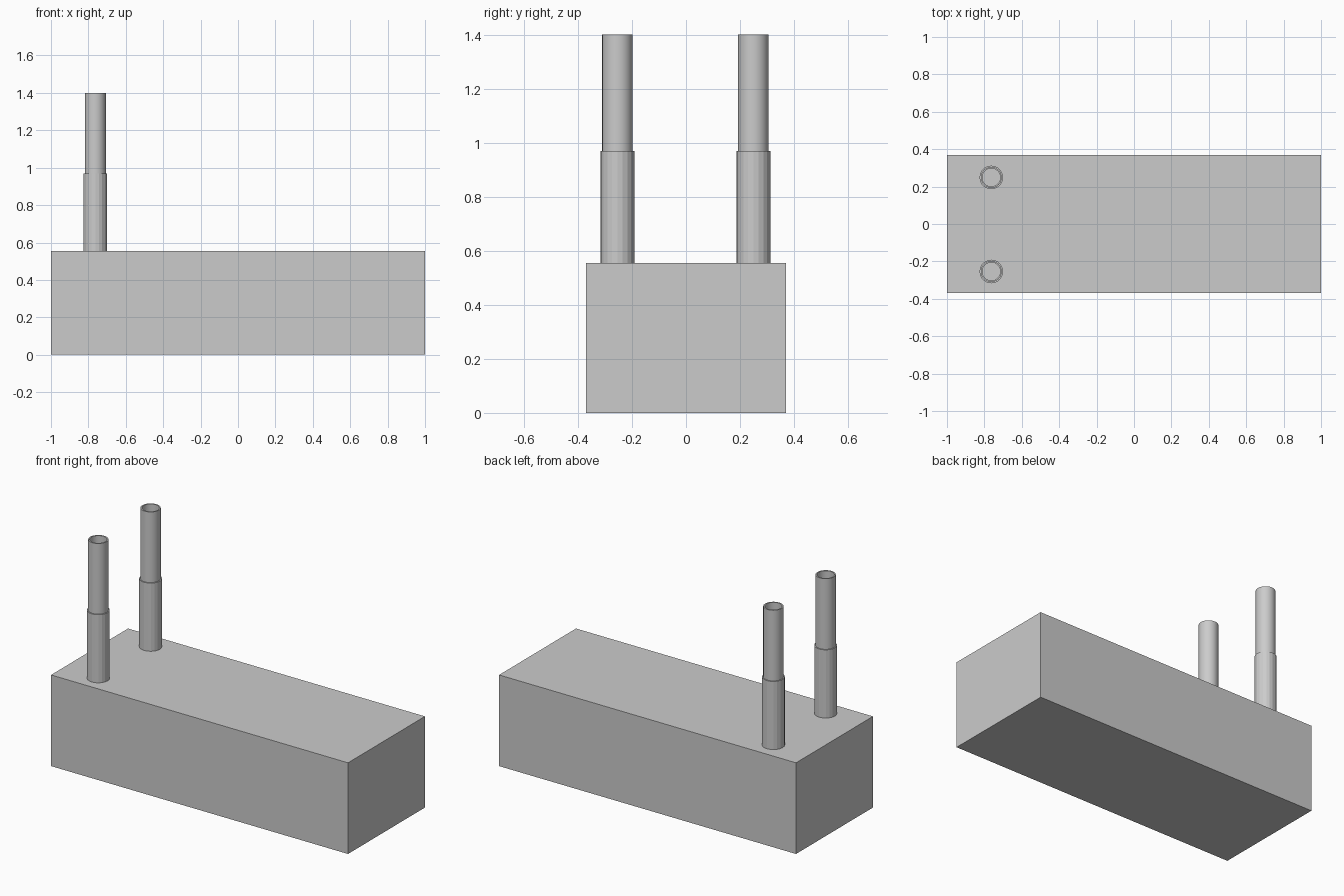
import bpy, bmesh, math

if "Cube" in bpy.data.objects:
    bpy.data.objects.remove(bpy.data.objects["Cube"])

TOP = 0.555  # top of the block


def finish(bm, name, smooth_angle=None):
    bmesh.ops.recalc_face_normals(bm, faces=bm.faces)
    mesh = bpy.data.meshes.new(name)
    bm.to_mesh(mesh)
    bm.free()
    ob = bpy.data.objects.new(name, mesh)
    bpy.context.collection.objects.link(ob)
    if smooth_angle:
        bpy.ops.object.select_all(action='DESELECT')
        ob.select_set(True)
        bpy.context.view_layer.objects.active = ob
        bpy.ops.object.shade_smooth_by_angle(angle=math.radians(smooth_angle))
    return ob


def tube(name, x, y, z0, z1, outer, inner, sides, smooth_angle=None):
    """Closed ring profile (rectangle) swept around a vertical axis."""
    bm = bmesh.new()
    profile = [(outer, z0), (outer, z1), (inner, z1), (inner, z0)]
    rings = []
    for i in range(sides):
        a = 2 * math.pi * i / sides
        rings.append([bm.verts.new((r * math.cos(a), r * math.sin(a), z))
                      for r, z in profile])
    for i in range(sides):
        a, b = rings[i], rings[(i + 1) % sides]
        for j in range(4):
            k = (j + 1) % 4
            bm.faces.new((a[j], b[j], b[k], a[k]))
    ob = finish(bm, name, smooth_angle)
    ob.location = (x, y, 0)
    return ob


# Main block
bm = bmesh.new()
bmesh.ops.create_cube(bm, size=1)
bmesh.ops.scale(bm, vec=(2, 0.74, TOP), verts=bm.verts)
bmesh.ops.translate(bm, vec=(0, 0, TOP / 2), verts=bm.verts)
finish(bm, "block")

# Two open pipes, each standing in a wider faceted sleeve
for side, y in (("front", -0.254), ("back", 0.249)):
    tube(side + "_sleeve", -0.763, y, TOP, 0.97, 0.063, 0.055, 20)
    tube(side + "_pipe", -0.763, y, TOP, 1.40, 0.056, 0.048, 32, 30)
